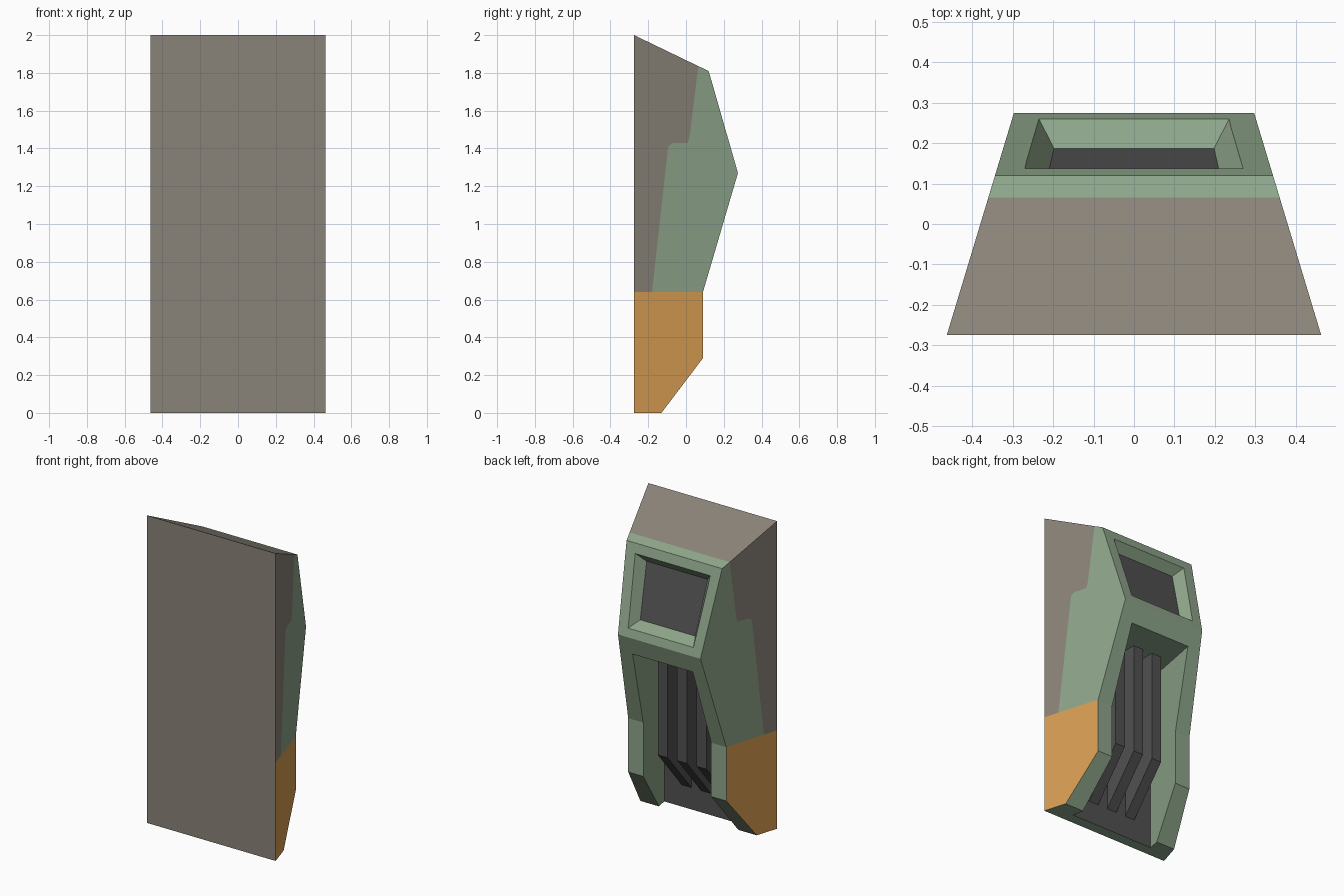
import bpy, bmesh

if "Cube" in bpy.data.objects:
    bpy.data.objects.remove(bpy.data.objects["Cube"])

def srgb(r, g, b):
    f = lambda c: (c / 255 / 12.92) if c < 10 else ((c / 255 + 0.055) / 1.055) ** 2.4
    return (f(r), f(g), f(b), 1)

def material(name, rgb):
    m = bpy.data.materials.new(name)
    m.diffuse_color = srgb(*rgb)
    m.use_nodes = True
    m.node_tree.nodes["Principled BSDF"].inputs["Base Color"].default_value = m.diffuse_color
    return m

GREY, GREEN, ORANGE, DARK = range(4)
MATS = [material("warm_grey", (138, 131, 120)), material("sage_green", (142, 165, 138)),
        material("orange", (216, 157, 82)), material("charcoal", (82, 81, 82))]

def make(name, verts, faces):
    """faces: list of (vertex indices, material index)"""
    bm = bmesh.new()
    vs = [bm.verts.new(v) for v in verts]
    for idx, mat in faces:
        bm.faces.new([vs[i] for i in idx]).material_index = mat
    bmesh.ops.recalc_face_normals(bm, faces=bm.faces)
    me = bpy.data.meshes.new(name)
    bm.to_mesh(me)
    bm.free()
    for m in MATS:
        me.materials.append(m)
    ob = bpy.data.objects.new(name, me)
    bpy.context.collection.objects.link(ob)
    return ob

# Cabinet: side profile (y, z); points 0-8 are the outline, 9-14 the painted boundary
pts = [(-.275, 0), (-.13, 0), (.09, .29), (.09, .64), (.275, 1.27), (.12, 1.81),
       (.065, 1.836), (-.275, 2), (-.275, .64),
       (-.18, .64), (-.10, 1.36), (-.094, 1.41), (-.07, 1.43), (.01, 1.43), (.02, 1.47)]
N = len(pts)
half = lambda y: .463 - (y + .275) * .302      # width tapers towards +y
verts = [(s * half(y), y, z) for s in (1, -1) for y, z in pts]
panels = [([8, 9, 10, 11, 12, 13, 14, 6, 7], GREY),
          ([9, 3, 4, 5, 6, 14, 13, 12, 11, 10], GREEN),
          ([0, 1, 2, 3, 9, 8], ORANGE)]
faces = [([i + o for i in p], m) for o in (0, N) for p, m in panels]
for i in range(9):
    j = (i + 1) % 9
    faces.append(([i, j, j + N, i + N], GREEN if i < 6 else GREY))
cabinet = make("cabinet", verts, faces)

# Recess cutter: floor and mouth each given as low and high (half width, y, z)
def recess(name, floor, mouth, extend):
    def rect(rows):
        (a, b) = rows
        return [(a[0], a[1], a[2]), (-a[0], a[1], a[2]), (-b[0], b[1], b[2]), (b[0], b[1], b[2])]
    f, m = rect(floor), rect(mouth)
    m = [tuple(p + (q - p) * extend for p, q in zip(u, v)) for u, v in zip(f, m)]
    faces = [([0, 1, 2, 3], DARK), ([4, 5, 6, 7], GREEN)]
    faces += [([i, (i + 1) % 4, (i + 1) % 4 + 4, i + 4], GREEN) for i in range(4)]
    cutter = make(name, f + m, faces)
    cutter.hide_render = True
    mod = cabinet.modifiers.new(name, 'BOOLEAN')
    mod.operation, mod.solver, mod.object = 'DIFFERENCE', 'EXACT', cutter
    bpy.context.view_layer.objects.active = cabinet
    bpy.ops.object.modifier_apply(modifier=name)
    bpy.data.objects.remove(cutter)

# Screen recess and the open lower bay
recess("screen_recess", [(.198, .187, 1.358), (.22, .09, 1.696)],
       [(.235, .26, 1.322), (.27, .137, 1.751)], 1.3)
recess("lower_bay", [(.300, -.205, -.1), (.300, -.205, 1.15)],
       [(.205, .30, -.1), (.205, .30, 1.15)], 1.1)

# Three vertical ribs inside the bay
rib = [(-.215, .13), (.04, .43), (.04, 1.16), (-.215, 1.16)]
for k, cx in enumerate((-.14, 0, .14)):
    v = [(cx + s * .035, y, z) for s in (1, -1) for y, z in rib]
    f = [([0, 1, 2, 3], DARK), ([4, 5, 6, 7], DARK)]
    f += [([i, (i + 1) % 4, (i + 1) % 4 + 4, i + 4], DARK) for i in range(4)]
    make(f"bay_rib_{k + 1}", v, f)
